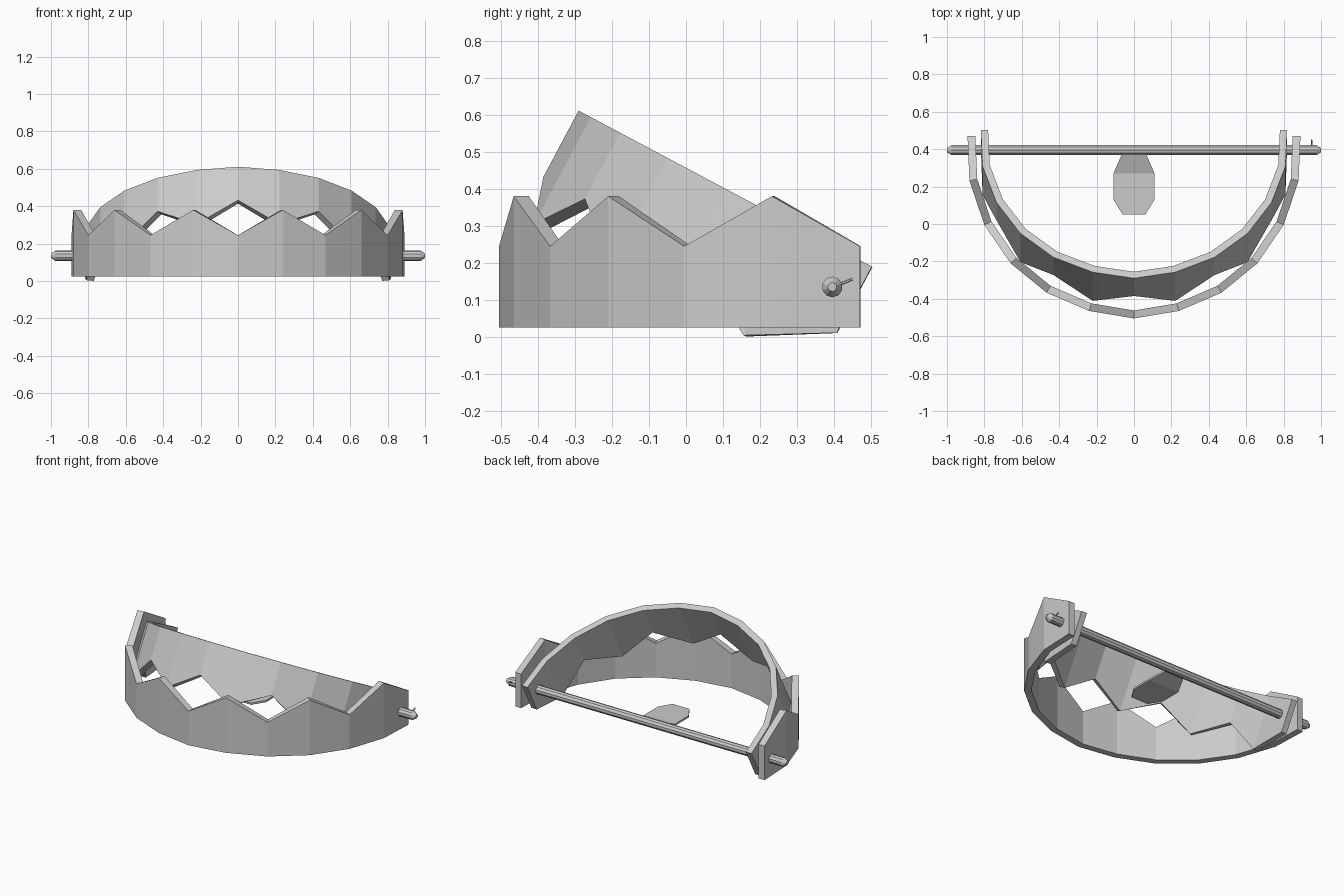
import bpy, bmesh, math
from mathutils import Matrix, Vector

cube = bpy.data.objects.get("Cube")
if cube:
    bpy.data.objects.remove(cube)

# One plain steel colour
steel = bpy.data.materials.new("grey steel")
steel.use_nodes = True
steel.diffuse_color = (0.6, 0.6, 0.6, 1)
steel.node_tree.nodes["Principled BSDF"].inputs["Base Color"].default_value = (0.6, 0.6, 0.6, 1)


def finish(name, bm):
    bmesh.ops.recalc_face_normals(bm, faces=bm.faces)
    mesh = bpy.data.meshes.new(name)
    bm.to_mesh(mesh)
    bm.free()
    mesh.materials.append(steel)
    obj = bpy.data.objects.new(name, mesh)
    bpy.context.collection.objects.link(obj)
    return obj


def loft(bm, rings, caps=True):
    """Join rings of points with quads and close both ends."""
    rows = [[bm.verts.new(p) for p in ring] for ring in rings]
    n = len(rows[0])
    for a, b in zip(rows, rows[1:]):
        for j in range(n):
            k = (j + 1) % n
            bm.faces.new((a[j], a[k], b[k], b[j]))
    if caps:
        bm.faces.new(rows[0])
        bm.faces.new(rows[-1])


# Half of the U-shaped outline, from the middle of the front to the rear end
half = [(0, -0.505), (0.24, -0.465), (0.468, -0.367), (0.66, -0.21),
        (0.8, -0.005), (0.88, 0.232), (0.89, 0.47)]
outline = [Vector((-x, y)) for x, y in half[:0:-1]] + [Vector(p) for p in half]
VALLEY, PEAK, THICK = 0.22, 0.355, 0.042


def jaw(name, matrix, flip=1):
    """Curved band with a flat edge at h = 0 and zigzag teeth on the other edge."""
    rings = []
    for i, p in enumerate(outline):
        before = outline[max(i - 1, 0)]
        after = outline[min(i + 1, len(outline) - 1)]
        dirs = [d.normalized() for d in (p - before, after - p) if d.length > 0]
        normals = [Vector((-d.y, d.x)) for d in dirs]
        mitre = sum(normals, Vector((0, 0))).normalized()
        q = p + mitre * THICK / mitre.dot(normals[0])
        h = (PEAK if i % 2 else VALLEY) * flip
        rings.append([(p.x, p.y, 0), (p.x, p.y, h), (q.x, q.y, h), (q.x, q.y, 0)])
    bm = bmesh.new()
    loft(bm, rings)
    bm.transform(matrix)
    return finish(name, bm)


# Lower jaw lies flat; upper jaw is a smaller, inverted, tilted copy
jaw("lower_jaw", Matrix.Translation((0, 0, 0.025)))
jaw("upper_jaw",
    Matrix.Translation((0, 0.502, 0.19)) @ Matrix.Rotation(math.radians(-28), 4, 'X')
    @ Matrix.Scale(0.92, 4) @ Matrix.Translation((0, -0.47, 0)), flip=-1)


# Hinge rod with chamfered ends
def circle(x, r, sides=10):
    angles = [math.tau * (j + 0.5) / sides for j in range(sides)]
    return [(x, 0.395 + r * math.cos(a), 0.135 + r * math.sin(a)) for a in angles]


bm = bmesh.new()
loft(bm, [circle(x, r) for x, r in
          ((-1, 0.012), (-0.975, 0.028), (0.975, 0.028), (1, 0.012))])
finish("hinge_rod", bm)

# Small locking pin through the model's left end of the rod
bm = bmesh.new()
bmesh.ops.create_cone(bm, segments=6, radius1=0.004, radius2=0.004, depth=0.07, cap_ends=True)
bm.transform(Matrix.Translation((0.95, 0.417, 0.143)) @ Matrix.Rotation(math.radians(-68), 4, 'X'))
finish("locking_pin", bm)

# Trigger plate: flat octagonal pad with a tail rising to the rod
bm = bmesh.new()
stations = [(0.05, 0.06, 0.09), (0.13, 0.11, 0.09), (0.27, 0.11, 0.09), (0.385, 0.06, 0.13)]
loft(bm, [[(-w, y, z), (w, y, z), (w, y, z + 0.012), (-w, y, z + 0.012)]
          for y, w, z in stations])
finish("trigger_plate", bm)
